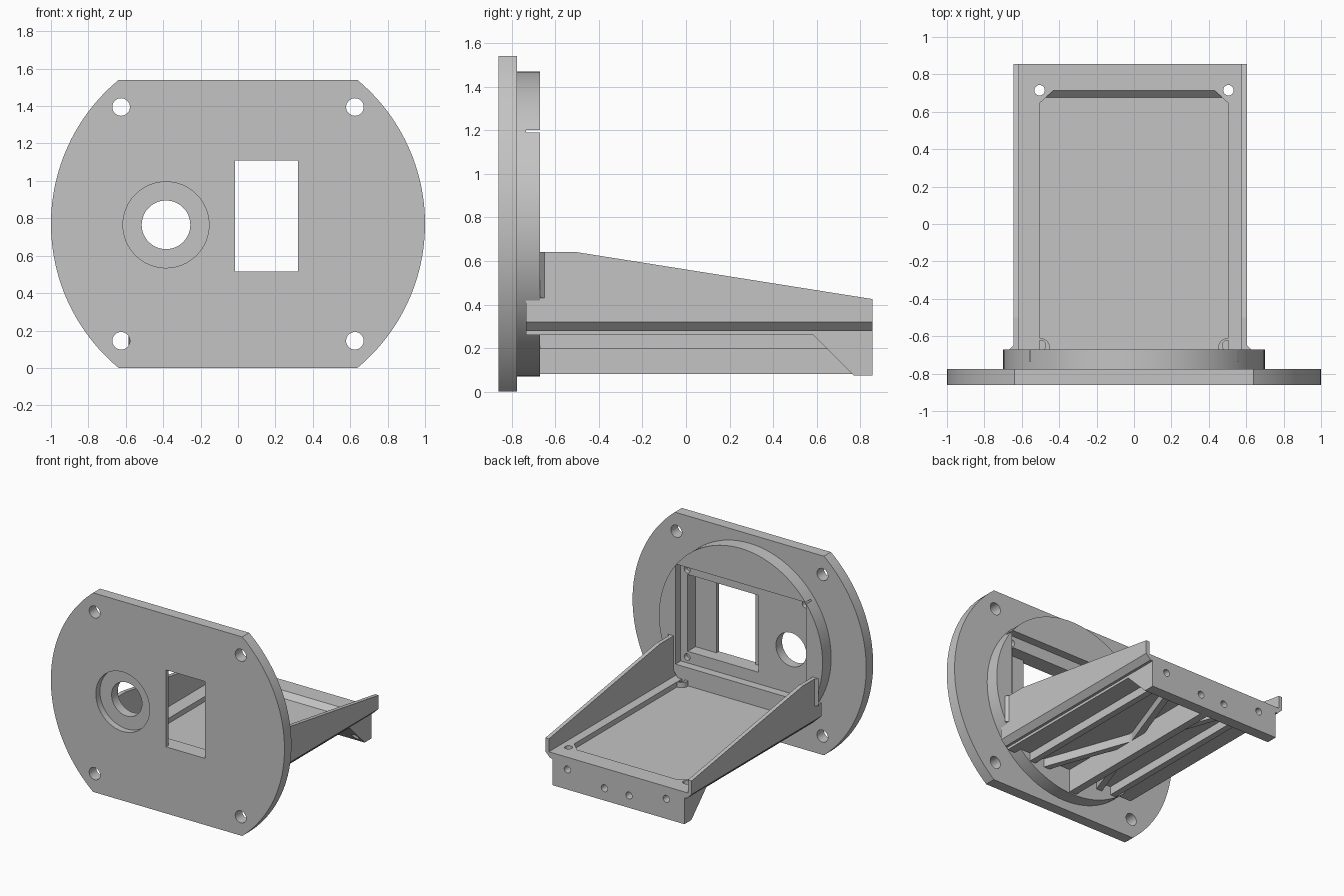
import bpy, bmesh, math
from mathutils import Vector

if "Cube" in bpy.data.objects:
    bpy.data.objects.remove(bpy.data.objects["Cube"])

grey = bpy.data.materials.new("plain grey")
grey.use_nodes = True
grey.diffuse_color = (0.55, 0.55, 0.55, 1)
grey.node_tree.nodes["Principled BSDF"].inputs["Base Color"].default_value = (0.55, 0.55, 0.55, 1)


def prism(name, pts, axis, lo, hi):
    """Extrude a 2D outline along one axis from lo to hi."""
    def place(p, h):
        return {"x": (h, *p), "y": (p[0], h, p[1]), "z": (*p, h)}[axis]
    bm = bmesh.new()
    face = bm.faces.new([bm.verts.new(place(p, lo)) for p in pts])
    grown = bmesh.ops.extrude_face_region(bm, geom=[face])["geom"]
    shift = Vector(place((0, 0), hi - lo))
    bmesh.ops.translate(bm, vec=shift, verts=[v for v in grown if isinstance(v, bmesh.types.BMVert)])
    bmesh.ops.recalc_face_normals(bm, faces=bm.faces)
    mesh = bpy.data.meshes.new(name)
    bm.to_mesh(mesh)
    bm.free()
    mesh.materials.append(grey)
    ob = bpy.data.objects.new(name, mesh)
    bpy.context.collection.objects.link(ob)
    return ob


def rect(a0, b0, a1, b1):
    return [(a0, b0), (a1, b0), (a1, b1), (a0, b1)]


def disc(a, b, r, n=32):
    return [(a + r * math.cos(2 * math.pi * i / n), b + r * math.sin(2 * math.pi * i / n)) for i in range(n)]


def cut(ob, cutters):
    """Carve every cutter out of the part."""
    bpy.context.view_layer.objects.active = ob
    for c in cutters:
        c.hide_render = True
        mod = ob.modifiers.new("cut", "BOOLEAN")
        mod.operation, mod.solver, mod.object = "DIFFERENCE", "EXACT", c
        bpy.ops.object.modifier_apply(modifier=mod.name)


def smooth(ob):
    bpy.ops.object.select_all(action="DESELECT")
    ob.select_set(True)
    bpy.context.view_layer.objects.active = ob
    bpy.ops.object.shade_smooth_by_angle(angle=math.radians(30))


def discard(cutters):
    for c in cutters:
        bpy.data.objects.remove(c)


MID = 0.77

# Front flange: a disc with flat top and bottom
half = math.acos(MID)
arc = [math.asin(MID) * (i / 24 - 1) for i in range(49)]
outline = [(math.cos(t), MID + math.sin(t)) for t in arc]
outline += [(-x, z) for x, z in reversed(outline)]
flange = prism("front_flange", outline, "y", -0.86, -0.775)

# Round boss behind the flange
boss = prism("rear_boss", disc(0, MID, 0.7, 96), "y", -0.775, -0.67)

# Openings shared by flange and boss
openings = [
    prism("window_cutter", rect(-0.015, 0.515, 0.32, 1.11), "y", -1, -0.5),
    prism("window_recess_cutter", rect(-0.105, 0.515, 0.5, 1.11), "y", -0.83, -0.5),
    prism("round_hole_cutter", disc(-0.385, 0.765, 0.13, 48), "y", -1, -0.5),
]
bolts = [prism("bolt_cutter", disc(x, z, 0.047), "y", -1, -0.7)
         for x in (-0.625, 0.625) for z in (0.145, 1.395)]
counterbore = prism("counterbore_cutter", disc(-0.385, 0.765, 0.23, 64), "y", -1, -0.81)
pocket = prism("pocket_cutter", rect(-0.56, 0.425, 0.56, 1.2), "y", -0.735, -0.5)
screws = [prism("screw_cutter", disc(x, z, 0.025, 20), "y", -0.77, -0.6)
          for x in (-0.505, 0.505) for z in (0.47, 1.145)]
cut(flange, openings + bolts + [counterbore])
cut(boss, openings + [pocket] + screws)
discard(openings + bolts + screws + [counterbore, pocket])

# Tray deck with chamfered lower edges
L, R, TOP = -0.645, 0.605, 0.325
deck = prism("tray_deck", [(L, TOP), (L, 0.32), (L + 0.04, 0.28), (L + 0.06, 0.28), (L + 0.06, 0.26),
                           (R - 0.06, 0.26), (R - 0.06, 0.28), (R - 0.04, 0.28), (R, 0.32), (R, TOP)],
             "y", -0.735, 0.855)

# Shallow tray recess with clipped corners and a sloped rear end
recess = prism("recess_cutter", [(-0.505, -0.67), (0.505, -0.67), (0.505, 0.645),
                                 (0.43, 0.715), (-0.43, 0.715), (-0.505, 0.645)], "z", 0.285, TOP + 0.001)
for v in recess.data.vertices:
    if v.co.y > 0.7 and v.co.z < 0.3:
        v.co.y = 0.675
        v.co.x = math.copysign(0.473, v.co.x)
drills = [prism("drill_cutter", disc(x, 0.715, 0.028, 24), "z", 0, 0.5) for x in (-0.505, 0.505)]
cut(deck, [recess])

# Sloping side walls with small corner fillets against the boss
for side, x0, out in (("left", R - 0.03, R), ("right", L, L)):
    prism(side + "_wall", [(-0.735, TOP), (0.855, TOP), (0.855, 0.425), (-0.5, 0.64),
                           (-0.67, 0.64), (-0.67, 0.425), (-0.735, 0.425)], "x", x0, x0 + 0.03)
    d = math.copysign(0.02, out)
    prism(side + "_wall_fillet", [(out, -0.67), (out + d, -0.67), (out, -0.65)], "z", 0.43, 0.64)

# Front screw posts on the tray
for side, x in (("left", 0.5), ("right", -0.5)):
    post = prism(side + "_post", disc(x, -0.66, 0.05, 24), "z", 0.28, TOP)
    hole = prism("post_cutter", disc(x, -0.65, 0.028, 24), "z", 0.29, 0.5)
    cut(post, [hole])
    discard([hole])
    smooth(post)

# Wedge-backed end block with blind holes
end = prism("end_block", [(0.855, 0.26), (0.855, 0.075), (0.77, 0.075), (0.585, 0.26)], "x", L + 0.06, R - 0.06)
blind = [prism("blind_cutter", disc(x, z, 0.027, 24), "y", 0.72, 1)
         for x, z in ((-0.43, 0.23), (-0.11, 0.17), (0.1, 0.17), (0.417, 0.23))]
cut(end, blind + drills)
cut(deck, drills)
discard(blind + drills + [recess])

# Underside ribs: one deep keel, two shallow rails and crossed braces
prism("keel_rib", rect(-0.03, -0.68, 0.03, 0.78), "z", 0.08, 0.27)
for side, s in (("left", 1), ("right", -1)):
    prism(side + "_rail_rib", rect(s * 0.37 - 0.025, -0.68, s * 0.37 + 0.025, 0.68), "z", 0.195, 0.27)
    prism(side + "_brace_rib", [(s * 0.22, -0.68), (s * 0.27, -0.68), (-s * 0.22, 0.68), (-s * 0.27, 0.68)],
          "z", 0.195, 0.27)

for part in (flange, boss, deck, end):
    smooth(part)
